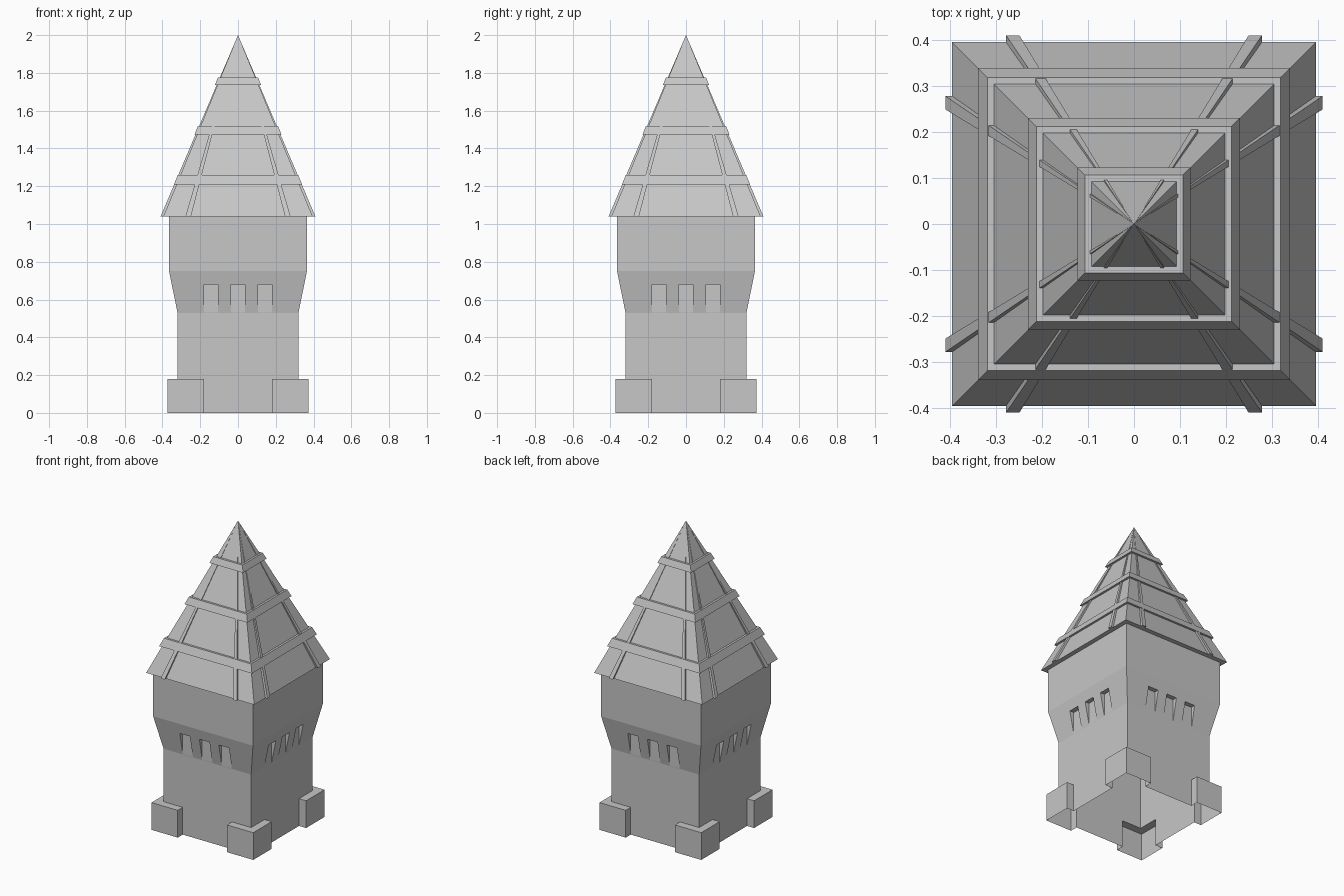
import bpy, bmesh
from mathutils import Matrix, Vector
from math import pi

if "Cube" in bpy.data.objects:
    bpy.data.objects.remove(bpy.data.objects["Cube"])

# Single stone grey
stone = bpy.data.materials.new("stone grey")
stone.use_nodes = True
GREY = (0.57, 0.57, 0.57, 1)
stone.diffuse_color = GREY
stone.node_tree.nodes["Principled BSDF"].inputs["Base Color"].default_value = GREY

QUARTERS = [Matrix.Rotation(i * pi / 2, 4, 'Z') for i in range(4)]
WALL, FLARE, EAVE, APEX = 0.32, 0.365, 0.395, 2.0
FOOT_IN, FOOT_OUT, FOOT_TOP, ROOF_Z = 0.18, 0.372, 0.18, 1.04


def finish(name, bm, recalc=True):
    if recalc:
        bmesh.ops.recalc_face_normals(bm, faces=bm.faces)
    mesh = bpy.data.meshes.new(name)
    bm.to_mesh(mesh)
    bm.free()
    mesh.materials.append(stone)
    obj = bpy.data.objects.new(name, mesh)
    bpy.context.collection.objects.link(obj)
    return obj


def square(bm, half, z):
    return [bm.verts.new((x * half, y * half, z)) for x, y in ((-1, -1), (1, -1), (1, 1), (-1, 1))]


def bridge(bm, low, high):
    n = len(low)
    for i in range(n):
        j = (i + 1) % n
        bm.faces.new((low[i], low[j], high[j], high[i]))


def roof_half(z):
    return EAVE * (APEX - z) / (APEX - ROOF_Z)


# Tower body with a flared upper storey
bm = bmesh.new()
rings = [square(bm, h, z) for h, z in ((WALL, FOOT_TOP), (WALL, 0.53), (FLARE, 0.75), (FLARE, ROOF_Z))]
for low, high in zip(rings, rings[1:]):
    bridge(bm, low, high)
bm.faces.new(rings[0][::-1])
bm.faces.new(rings[-1])
body = finish("tower_body", bm)

# Three slots cut into the flare on every side
bm = bmesh.new()
for turn in QUARTERS:
    for x in (-0.1425, 0, 0.1425):
        place = turn @ Matrix.Translation((x, -WALL - 0.1005, 0.59)) @ Matrix.Diagonal((0.074, 0.2, 0.18, 1))
        bmesh.ops.create_cube(bm, size=1, matrix=place)
cutter = finish("slot_cutter", bm)
cutter.hide_render = True
mod = body.modifiers.new("slots", 'BOOLEAN')
mod.operation, mod.solver, mod.object = 'DIFFERENCE', 'EXACT', cutter
bpy.context.view_layer.update()
cut = body.evaluated_get(bpy.context.evaluated_depsgraph_get())
bm = bmesh.new()
bm.from_mesh(cut.to_mesh())
cut.to_mesh_clear()
body.modifiers.clear()
bpy.data.objects.remove(cutter)

# Hollow shell: drop the end caps
caps = [f for f in bm.faces if abs(f.normal.z) > 0.9
        and not FOOT_TOP + 0.01 < f.calc_center_median().z < ROOF_Z - 0.01]
bmesh.ops.delete(bm, geom=caps, context='FACES')
bm.to_mesh(body.data)
bm.free()

# Base walls with projecting corner feet, open underneath
bm = bmesh.new()
corner = [(WALL, FOOT_IN), (FOOT_OUT, FOOT_IN), (FOOT_OUT, FOOT_OUT), (FOOT_IN, FOOT_OUT), (FOOT_IN, WALL)]
low, high = [], []
for turn in QUARTERS:
    pts = [turn @ Vector((x, y, 0)) for x, y in corner]
    low += [bm.verts.new(p) for p in pts]
    top = [bm.verts.new(p + Vector((0, 0, FOOT_TOP))) for p in pts]
    high += top
    inner = bm.verts.new(turn @ Vector((WALL, WALL, FOOT_TOP)))
    bm.faces.new(top + [inner])
bridge(bm, low, high)
finish("base_with_corner_feet", bm, recalc=False)

# Pyramid roof
bm = bmesh.new()
eaves = square(bm, EAVE, ROOF_Z)
tip = bm.verts.new((0, 0, APEX))
for i in range(4):
    bm.faces.new((eaves[i], eaves[(i + 1) % 4], tip))
bm.faces.new(eaves[::-1])
finish("roof", bm)

# Horizontal battens wrapping the roof
for name, z0, z1 in (("lower_batten", 1.21, 1.26), ("middle_batten", 1.475, 1.52), ("upper_batten", 1.735, 1.775)):
    bm = bmesh.new()
    loops = [square(bm, roof_half(z) + off, z)
             for z, off in ((z0, -0.003), (z0, 0.014), (z1, 0.014), (z1, -0.003))]
    for a, b in zip(loops, loops[1:] + loops[:1]):
        bridge(bm, a, b)
    finish(name, bm)

# Rafters tapering to the apex, two on every side
bm = bmesh.new()
for turn in QUARTERS:
    for side in (-1, 1):
        foot = [bm.verts.new(turn @ Vector((side * x, -y, ROOF_Z)))
                for x, y in ((0.249, 0.385), (0.278, 0.385), (0.278, 0.41), (0.249, 0.41))]
        tip = bm.verts.new((0, 0, APEX))
        bm.faces.new(foot)
        for i in range(4):
            bm.faces.new((foot[i], foot[(i + 1) % 4], tip))
finish("roof_rafters", bm)
